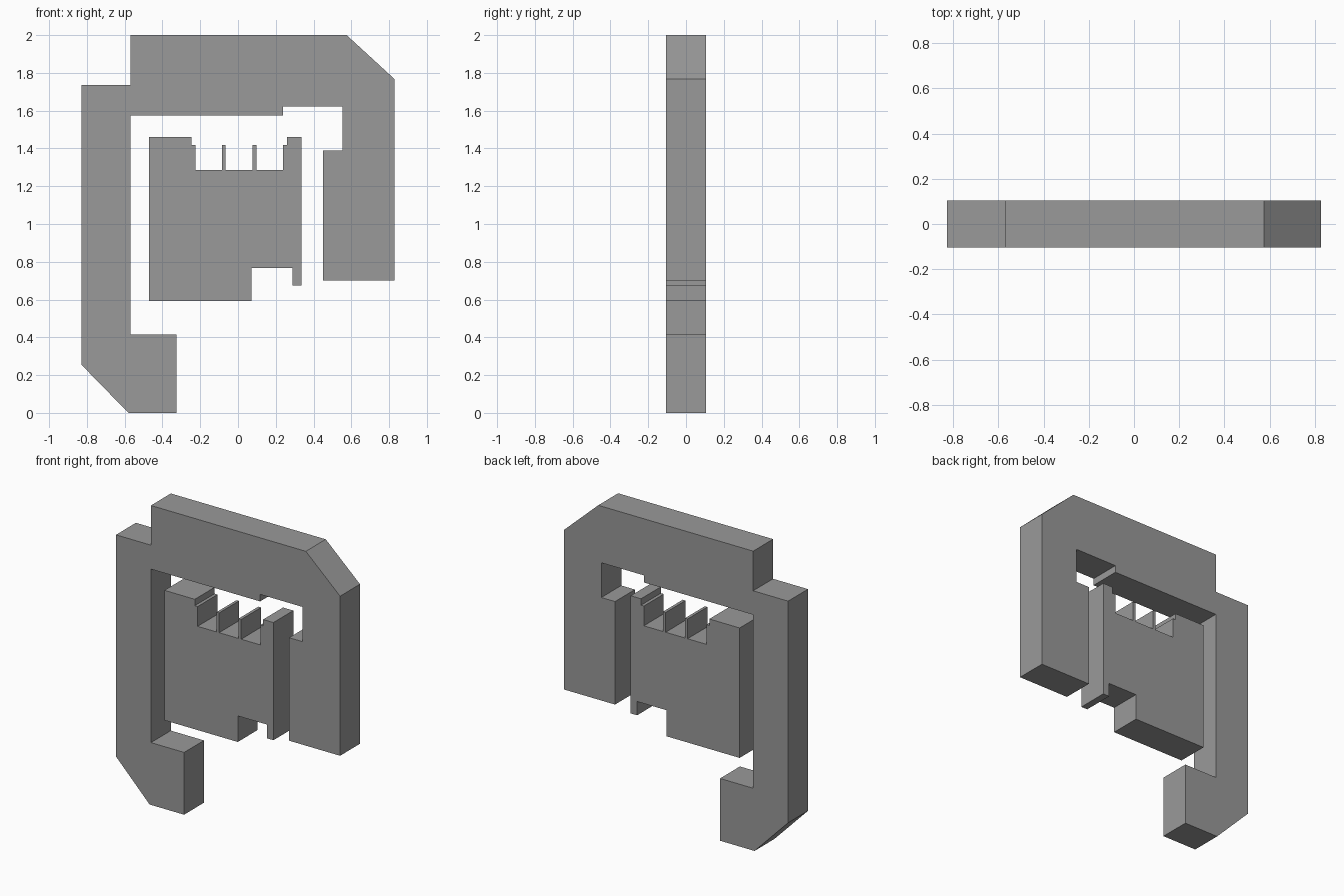
import bpy, bmesh

if "Cube" in bpy.data.objects:
    bpy.data.objects.remove(bpy.data.objects["Cube"])

HALF_DEPTH = 0.105

# Dark grey shared by both parts
dark_grey = bpy.data.materials.new("dark_grey")
dark_grey.diffuse_color = (0.32, 0.32, 0.32, 1.0)
dark_grey.use_nodes = True
dark_grey.node_tree.nodes["Principled BSDF"].inputs["Base Color"].default_value = dark_grey.diffuse_color


def plate(name, profile):
    """Extrude a front-view (x, z) outline symmetrically through y."""
    bm = bmesh.new()
    face = bm.faces.new([bm.verts.new((x, -HALF_DEPTH, z)) for x, z in profile])
    ext = bmesh.ops.extrude_face_region(bm, geom=[face])
    verts = [v for v in ext["geom"] if isinstance(v, bmesh.types.BMVert)]
    bmesh.ops.translate(bm, verts=verts, vec=(0, 2 * HALF_DEPTH, 0))
    bmesh.ops.recalc_face_normals(bm, faces=bm.faces)
    mesh = bpy.data.meshes.new(name)
    bm.to_mesh(mesh)
    bm.free()
    mesh.materials.append(dark_grey)
    obj = bpy.data.objects.new(name, mesh)
    bpy.context.collection.objects.link(obj)
    return obj


# Outer hooked frame with two chamfered corners
plate("outer_frame", [
    (-0.57, 2.0), (0.575, 2.0), (0.828, 1.768), (0.828, 0.702),
    (0.451, 0.702), (0.451, 1.39), (0.552, 1.39), (0.552, 1.622),
    (0.237, 1.622), (0.237, 1.575), (-0.57, 1.575), (-0.57, 0.416),
    (-0.325, 0.416), (-0.325, 0.0), (-0.58, 0.0), (-0.828, 0.254),
    (-0.828, 1.735), (-0.57, 1.735),
])

# Thin dividers standing in the top notch of the inner block
FLOOR, LEDGE = 1.285, 1.417
dividers = []
for left, right in ((-0.085, -0.066), (0.077, 0.097)):
    dividers += [(left, FLOOR), (left, LEDGE), (right, LEDGE), (right, FLOOR)]

# Inner block with stepped notch above and slot below
plate("inner_block", [
    (-0.47, 1.46), (-0.246, 1.46), (-0.246, LEDGE), (-0.225, LEDGE),
    (-0.225, FLOOR), *dividers, (0.238, FLOOR), (0.238, LEDGE),
    (0.259, LEDGE), (0.259, 1.46), (0.335, 1.46), (0.335, 0.674),
    (0.288, 0.674), (0.288, 0.766), (0.072, 0.766), (0.072, 0.592),
    (-0.47, 0.592),
])
